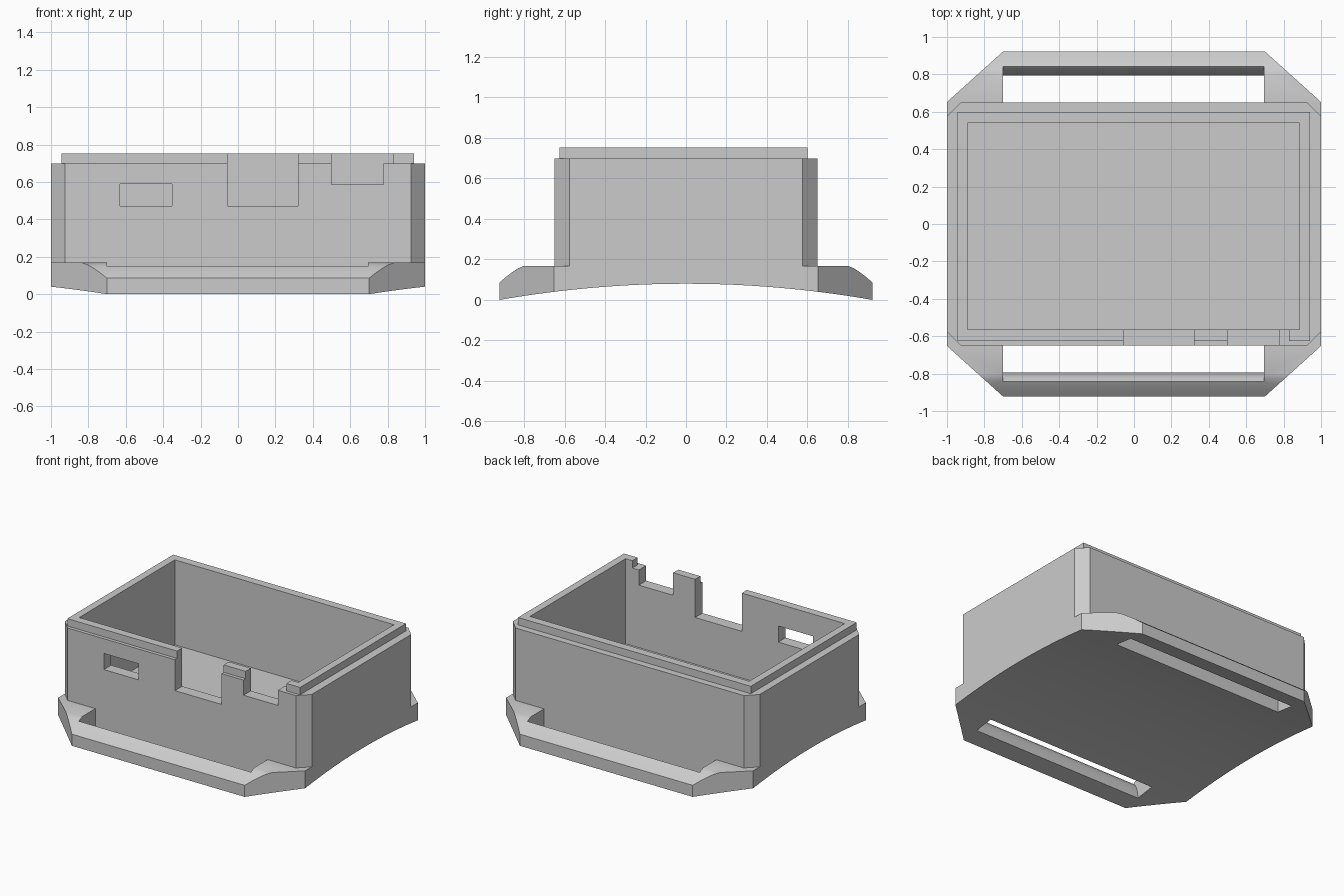
import bpy
import bmesh
import math
from mathutils import Vector

if "Cube" in bpy.data.objects:
    bpy.data.objects.remove(bpy.data.objects["Cube"])

grey = bpy.data.materials.new("plain grey")
grey.use_nodes = True
grey.diffuse_color = (0.6, 0.6, 0.6, 1)
grey.node_tree.nodes["Principled BSDF"].inputs["Base Color"].default_value = (0.6, 0.6, 0.6, 1)


def prism(name, points, direction):
    """Extrude a closed outline of 3D points along a direction."""
    bm = bmesh.new()
    face = bm.faces.new([bm.verts.new(p) for p in points])
    moved = bmesh.ops.extrude_face_region(bm, geom=[face])["geom"]
    verts = [v for v in moved if isinstance(v, bmesh.types.BMVert)]
    bmesh.ops.translate(bm, verts=verts, vec=Vector(direction))
    bmesh.ops.recalc_face_normals(bm, faces=bm.faces)
    mesh = bpy.data.meshes.new(name)
    bm.to_mesh(mesh)
    bm.free()
    mesh.materials.append(grey)
    obj = bpy.data.objects.new(name, mesh)
    bpy.context.collection.objects.link(obj)
    return obj


def upright(name, outline, z0, z1):
    return prism(name, [(x, y, z0) for x, y in outline], (0, 0, z1 - z0))


def sideways(name, profile, x0, x1):
    return prism(name, [(x0, y, z) for y, z in profile], (x1 - x0, 0, 0))


def box(name, x0, x1, y0, y1, z0, z1):
    return upright(name, [(x0, y0), (x1, y0), (x1, y1), (x0, y1)], z0, z1)


def combine(target, tool, operation):
    """Apply a boolean and remove the tool object."""
    mod = target.modifiers.new("combine", "BOOLEAN")
    mod.operation, mod.object, mod.solver = operation, tool, "EXACT"
    bpy.context.view_layer.objects.active = target
    bpy.ops.object.modifier_apply(modifier=mod.name)
    bpy.data.objects.remove(tool)


def chamfered(half_x, half_y, cut_x, cut_y):
    """Rectangle outline with its four corners cut off."""
    a, b = half_x - cut_x, half_y - cut_y
    return [(-a, -half_y), (a, -half_y), (half_x, -b), (half_x, b),
            (a, half_y), (-a, half_y), (-half_x, b), (-half_x, -b)]


# Base: arched underside, rounded shoulders, clipped corners
HALF_Y = 0.922
shoulder = [(HALF_Y, 0.085), (0.89, 0.113), (0.86, 0.136), (0.83, 0.156), (0.80, 0.168)]
arch = []
for i in range(33):
    y = -HALF_Y + 2 * HALF_Y * i / 32
    arch.append((y, 0.08 * (1 - (y / HALF_Y) ** 2)))
profile = arch + shoulder + [(-y, z) for y, z in reversed(shoulder)]
case = sideways("strap_case", profile, -1, 1)
combine(case, upright("corner_clip", chamfered(1, HALF_Y, 0.3, 0.27), -0.2, 0.5), "INTERSECT")

# Strap slots, each leaving a bar with a rounded inner side
inner = [(0.65, -0.1), (0.795, -0.1), (0.795, 0.04), (0.802, 0.085),
         (0.818, 0.125), (0.842, 0.15), (0.842, 0.3), (0.65, 0.3)]
for side in (-1, 1):
    slot = sideways("slot_cutter", [(side * y, z) for y, z in inner], -0.7, 0.695)
    combine(case, slot, "DIFFERENCE")

# Box body with chamfered upright corners, and the raised lip
combine(case, upright("body", chamfered(1, 0.65, 0.075, 0.075), 0.14, 0.698), "UNION")
combine(case, box("lip", -0.945, 0.94, -0.625, 0.6, 0.6, 0.752), "UNION")

# Hollow inside, then the front openings
cuts = [
    ("cavity", -0.89, 0.885, -0.565, 0.54, 0.13, 1),
    ("window", -0.632, -0.352, -0.8, -0.5, 0.472, 0.59),
    ("wide_notch", -0.056, 0.322, -0.8, -0.5, 0.472, 1),
    ("small_notch", 0.5, 0.778, -0.8, -0.5, 0.587, 1),
    ("lip_gap", 0.77, 0.83, -0.8, -0.5, 0.698, 1),
]
for cut in cuts:
    combine(case, box(*cut), "DIFFERENCE")

# Smooth the curved runs, keep edges sharp
bpy.ops.object.select_all(action="DESELECT")
case.select_set(True)
bpy.context.view_layer.objects.active = case
bpy.ops.object.shade_smooth_by_angle(angle=math.radians(25))
